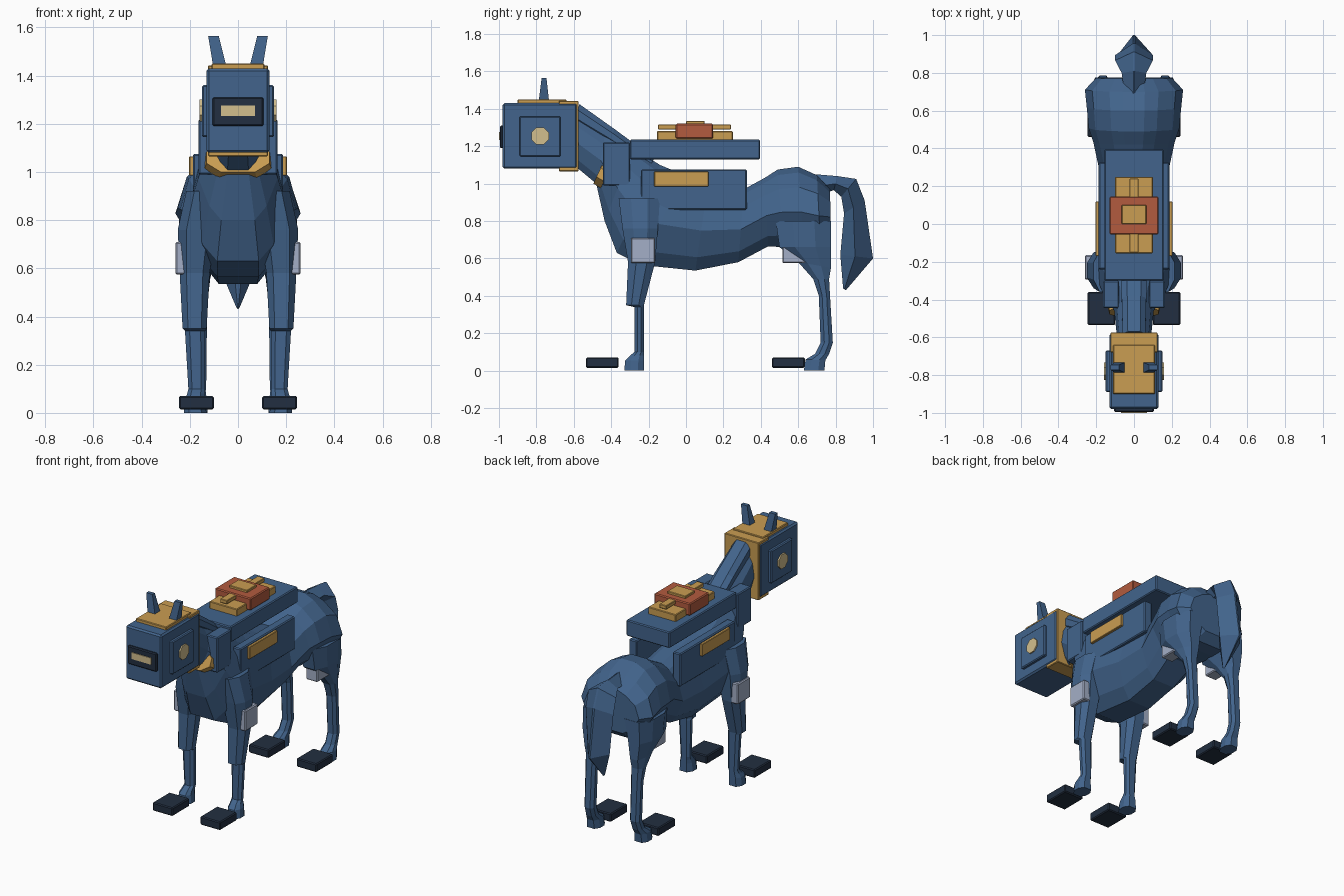
import bpy, bmesh, math
from mathutils import Vector


def mat(name, r, g, b):
    m = bpy.data.materials.new(name)
    m.diffuse_color = (r, g, b, 1)
    return m


BLUE = mat("steel blue", 0.054, 0.127, 0.262)
DARK = mat("dark navy", 0.016, 0.028, 0.052)
GOLD = mat("gold", 0.59, 0.34, 0.085)
RED = mat("rust red", 0.45, 0.105, 0.049)
CREAM = mat("pale lamp", 0.65, 0.52, 0.27)
GREY = mat("light grey", 0.37, 0.43, 0.57)

# Cross-sections: (fraction from first to second point, half-width fraction)
ROUND = [(0, .42), (.15, .72), (.45, 1), (.75, .85), (.93, .5), (1, .22)]
LIMB = [(0, .55), (.3, 1), (.7, 1), (1, .55)]
DIAMOND = [(0, .25), (.45, 1), (1, .06)]


def finish(bm, name, m):
    bmesh.ops.recalc_face_normals(bm, faces=bm.faces)
    me = bpy.data.meshes.new(name)
    bm.to_mesh(me)
    bm.free()
    me.materials.append(m)
    o = bpy.data.objects.new(name, me)
    bpy.context.collection.objects.link(o)
    return o


def box(name, m, x, y, z, bevel=.006):
    bm = bmesh.new()
    bmesh.ops.create_cube(bm, size=1)
    for v in bm.verts:
        v.co = Vector([(r[0] + r[1]) / 2 + c * (r[1] - r[0]) for c, r in zip(v.co, (x, y, z))])
    o = finish(bm, name, m)
    if bevel:
        b = o.modifiers.new("edge", 'BEVEL')
        b.width = bevel
        b.segments = 1
    return o


def pair(name, m, x, y, z, bevel=.006):
    box(name + "_right", m, x, y, z, bevel)
    box(name + "_left", m, (-x[1], -x[0]), y, z, bevel)


def loft(name, m, rings, section, side=1):
    """Each ring: y0, z0, y1, z1, centre x, half width."""
    bm = bmesh.new()
    loops = []
    for y0, z0, y1, z1, cx, w in rings:
        pts = [(t, f) for t, f in section] + [(t, -f) for t, f in reversed(section)]
        loops.append([bm.verts.new((side * (cx + f * w), y0 + t * (y1 - y0), z0 + t * (z1 - z0)))
                      for t, f in pts])
    n = len(loops[0])
    for a, b in zip(loops, loops[1:]):
        for i in range(n):
            j = (i + 1) % n
            bm.faces.new((a[i], a[j], b[j], b[i]))
    bm.faces.new(loops[0])
    bm.faces.new(loops[-1])
    return finish(bm, name, m)


# Neck, barrel and rump in one faceted body
loft("body", BLUE, [
    (-.60, 1.10, -.60, 1.39, 0, .09),
    (-.48, 1.00, -.43, 1.28, 0, .105),
    (-.435, .80, -.28, 1.19, 0, .165),
    (-.37, .63, -.14, 1.10, 0, .205),
    (-.24, .565, -.02, 1.05, 0, .205),
    (.05, .535, .12, 1.01, 0, .19),
    (.28, .58, .31, .97, 0, .185),
    (.44, .665, .42, 1.03, 0, .215),
    (.52, .66, .49, 1.075, 0, .24),
    (.63, .65, .60, 1.09, 0, .25),
    (.72, .65, .70, 1.045, 0, .26),
    (.775, .70, .77, .97, 0, .20)], ROUND)

# Mane crest
loft("mane", BLUE, [
    (-.60, 1.32, -.57, 1.425, 0, .06),
    (-.42, 1.22, -.38, 1.29, 0, .065),
    (-.20, 1.08, -.17, 1.135, 0, .07)], LIMB)

# Tail
loft("tail", BLUE, [
    (.68, .93, .69, 1.05, 0, .05),
    (.79, .965, .81, 1.04, 0, .065),
    (.83, .93, .91, 1.025, 0, .10),
    (.845, .84, .955, .91, 0, .10),
    (.825, .62, 1.0, .60, 0, .08),
    (.84, .44, .855, .43, 0, .006)], DIAMOND)

# Legs
for s, label in ((1, "right"), (-1, "left")):
    loft("front_leg_" + label, BLUE, [
        (-.36, .92, -.14, .92, .14, .075),
        (-.34, .76, -.15, .76, .17, .08),
        (-.31, .58, -.165, .58, .18, .062),
        (-.32, .35, -.225, .35, .18, .050),
        (-.275, .34, -.225, .34, .178, .042),
        (-.275, .10, -.225, .10, .172, .034),
        (-.30, .08, -.225, .08, .175, .036),
        (-.325, .055, -.225, .055, .178, .042),
        (-.33, 0, -.225, 0, .178, .047)], LIMB, s)
    loft("hind_leg_" + label, BLUE, [
        (.48, .80, .775, .80, .15, .095),
        (.50, .66, .775, .66, .165, .075),
        (.60, .58, .775, .55, .165, .05),
        (.68, .49, .765, .49, .165, .042),
        (.71, .40, .77, .40, .165, .036),
        (.72, .15, .785, .15, .165, .034),
        (.69, .09, .765, .09, .168, .034),
        (.64, .06, .745, .055, .172, .042),
        (.63, 0, .74, 0, .172, .046)], LIMB, s)
    # Ears
    loft("ear_" + label, BLUE, [
        (-.79, 1.42, -.73, 1.42, .072, .028),
        (-.772, 1.565, -.746, 1.565, .102, .022)], [(0, 1), (1, 1)], s)
    # Eye lamps
    bm = bmesh.new()
    bmesh.ops.create_cone(bm, cap_ends=True, segments=8, radius1=.05, radius2=.05, depth=.03)
    for v in bm.verts:
        a = math.atan2(v.co.y, v.co.x) + math.pi / 8
        v.co = Vector((s * .144 + v.co.z, -.78 + .05 * math.cos(a), 1.255 + .05 * math.sin(a)))
    finish(bm, "eye_" + label, CREAM)

# Shoes and joint pads
pair("front_shoe", DARK, (.10, .245), (-.535, -.36), (.015, .07))
pair("hind_shoe", DARK, (.10, .245), (.46, .635), (.015, .07))
pair("front_pad", GREY, (.20, .26), (-.295, -.165), (.575, .71))
pair("hind_pad", GREY, (.13, .215), (.515, .655), (.575, .70))

# Head
box("head", BLUE, (-.13, .13), (-.98, -.58), (1.08, 1.43), .01)
pair("cheek_plate", BLUE, (.12, .15), (-.89, -.67), (1.145, 1.36))
box("visor", DARK, (-.105, .105), (-.995, -.96), (1.19, 1.31))
box("visor_lamp", CREAM, (-.07, .07), (-1.0, -.98), (1.232, 1.275), 0)
box("brow_plate", GOLD, (-.11, .11), (-.90, -.64), (1.42, 1.45), .004)
box("halter_band", GOLD, (-.125, .125), (-.68, -.574), (1.065, 1.442), .004)

# Neck collar and shoulder plates
loft("collar", GOLD, [
    (-.495, 1.0, -.44, 1.12, 0, .13),
    (-.455, .975, -.40, 1.10, 0, .14)], LIMB)
pair("shoulder_plate", BLUE, (.08, .163), (-.445, -.30), (.99, 1.22))

# Back deck and side panels
box("back_deck", BLUE, (-.157, .157), (-.30, .395), (1.13, 1.235))
pair("side_panel", BLUE, (.13, .187), (-.24, .325), (.86, 1.075))
pair("side_inlay", GOLD, (.17, .203), (-.17, .12), (.985, 1.065), .003)

# Saddle pack
box("pack_base", GOLD, (-.10, .10), (-.155, .25), (1.23, 1.28), .004)
box("pack_strap", GOLD, (-.025, .025), (-.15, .24), (1.29, 1.315), .003)
box("pack_block", RED, (-.13, .13), (-.055, .145), (1.24, 1.32))
box("pack_cap", GOLD, (-.065, .065), (0, .10), (1.31, 1.335), .003)
